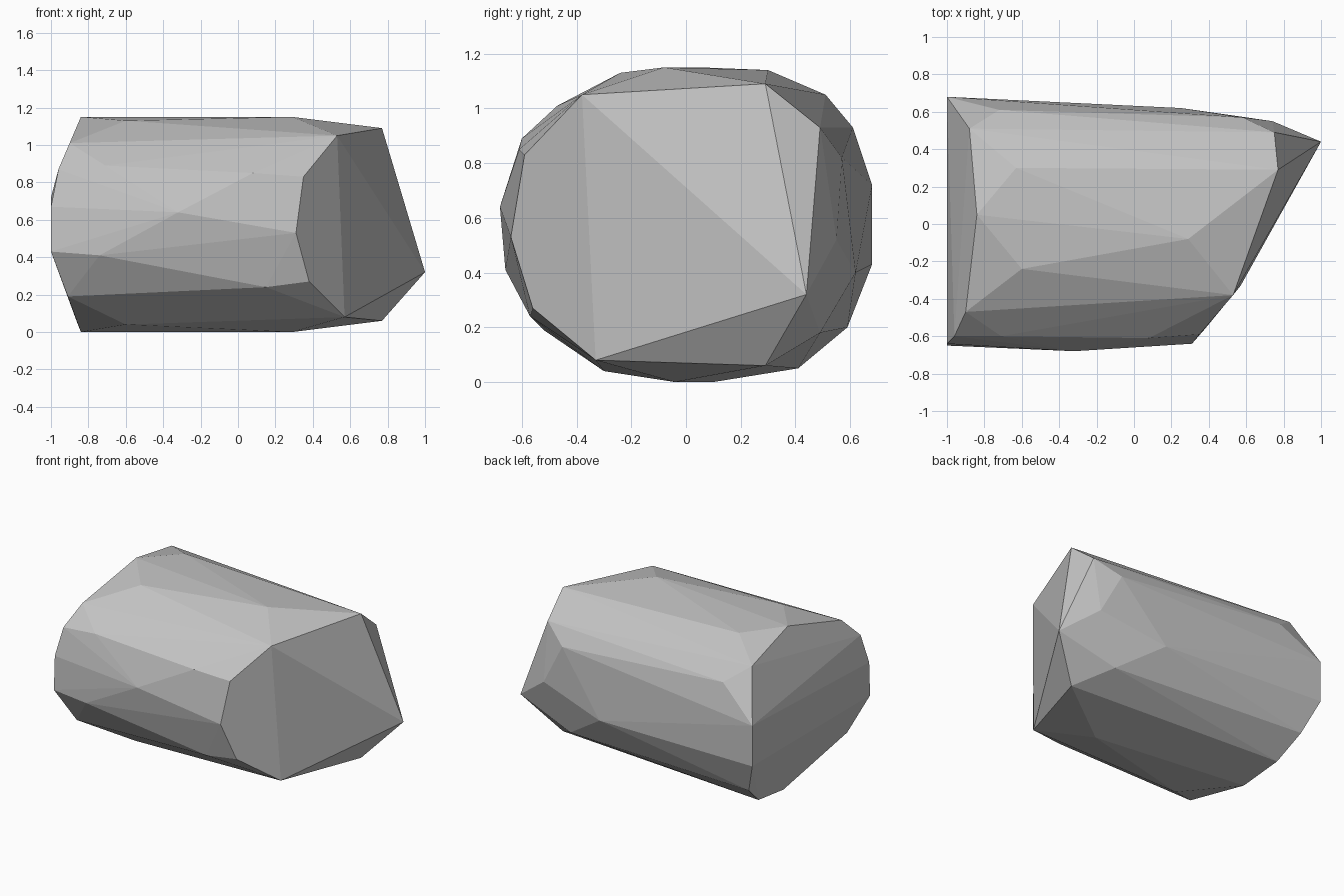
import bpy
import bmesh
import math

# Remove the default cube only
default_cube = bpy.data.objects.get("Cube")
if default_cube:
    bpy.data.objects.remove(default_cube, do_unlink=True)


def make_material(name, colour):
    material = bpy.data.materials.new(name)
    material.use_nodes = True
    material.diffuse_color = colour
    shader = material.node_tree.nodes["Principled BSDF"]
    shader.inputs["Base Color"].default_value = colour
    shader.inputs["Roughness"].default_value = 0.9
    return material


def make_faceted_stone(name, corner_groups, material):
    """Wrap all corner groups in one convex, flat-faced shell."""
    shell = bmesh.new()
    for group in corner_groups:
        for corner in group:
            shell.verts.new(corner)
    result = bmesh.ops.convex_hull(shell, input=shell.verts[:])
    unused = [item for item in result["geom_interior"]
              if isinstance(item, bmesh.types.BMVert)]
    bmesh.ops.delete(shell, geom=unused, context="VERTS")
    # Merge nearly coplanar triangles into broad facets
    bmesh.ops.dissolve_limit(shell, angle_limit=math.radians(1.5),
                             verts=shell.verts[:], edges=shell.edges[:])
    bmesh.ops.recalc_face_normals(shell, faces=shell.faces[:])
    mesh = bpy.data.meshes.new(name)
    shell.to_mesh(mesh)
    shell.free()
    mesh.materials.append(material)
    stone = bpy.data.objects.new(name, mesh)
    bpy.context.collection.objects.link(stone)
    return stone


# Slanted broken end, going round its rim
slanted_end = [
    (1, .44, .32), (.77, .29, 1.09), (.53, -.38, 1.05), (.35, -.59, .83),
    (.31, -.64, .53), (.38, -.56, .27), (.57, -.33, .08), (.77, .29, .06),
]

# Rounded end, going round its rim
rounded_end = [
    (-1, .68, .72), (-.88, .51, 1.05), (-.84, .05, 1.15),
    (-.9, -.47, 1.01), (-.96, -.6, .87), (-1, -.64, .67),
    (-1, -.65, .43), (-.91, -.52, .19), (-.84, .1, 0),
    (-.86, .41, .05), (-.91, .59, .2), (-1, .68, .43),
]

# Corners along the top and the underside
top_ridge = [(-.6, -.24, 1.13), (.29, -.08, 1.15), (-.63, .3, 1.14)]
underside = [(.29, -.04, 0), (-.6, -.3, .04)]

# Corners along the front flank
front_flank = [
    (-.32, -.68, .64), (-.74, -.66, .41), (.15, -.57, .24),
    (-.71, -.6, .89), (.08, -.61, .85),
]

# Corners along the back flank
back_flank = [
    (.75, .49, .93), (.74, .55, .52), (.58, .57, .82),
    (.57, .49, .18), (.25, .62, .4), (-.72, .61, .93),
]

stone_grey = make_material("stone grey", (.55, .55, .55, 1))
make_faceted_stone(
    "faceted_stone",
    [slanted_end, rounded_end, top_ridge, underside, front_flank, back_flank],
    stone_grey,
)
